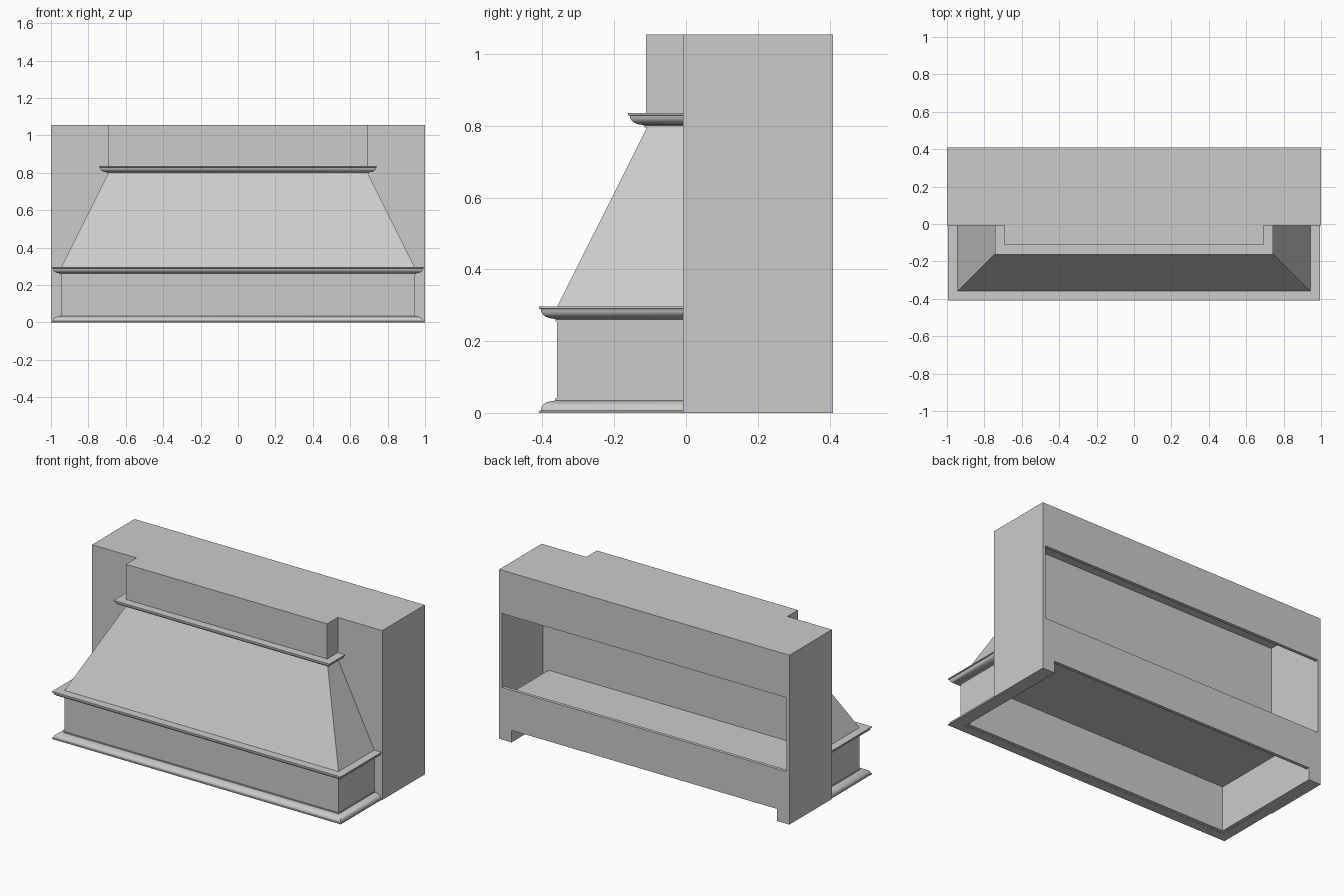
import bpy, bmesh, math

if "Cube" in bpy.data.objects:
    bpy.data.objects.remove(bpy.data.objects["Cube"])

grey = bpy.data.materials.new("painted_grey")
grey.diffuse_color = (0.6, 0.6, 0.6, 1)
grey.use_nodes = True
grey.node_tree.nodes["Principled BSDF"].inputs["Base Color"].default_value = grey.diffuse_color

WALL_Y = -0.008          # front face of the cabinet box
HX, DEPTH = 0.945, 0.36  # half width and reach of the hood body
TOP_HX, TOP_D = 0.693, 0.112


def finish(name, bm):
    bmesh.ops.recalc_face_normals(bm, faces=bm.faces)
    me = bpy.data.meshes.new(name)
    bm.to_mesh(me)
    bm.free()
    me.materials.append(grey)
    ob = bpy.data.objects.new(name, me)
    bpy.context.collection.objects.link(ob)
    return ob


def box(name, x0, x1, y0, y1, z0, z1):
    bm = bmesh.new()
    bmesh.ops.create_cube(bm, size=1)
    for v in bm.verts:
        v.co.x = x1 if v.co.x > 0 else x0
        v.co.y = y1 if v.co.y > 0 else y0
        v.co.z = z1 if v.co.z > 0 else z0
    return finish(name, bm)


def sweep(name, hx, depth, profile, smooth=False):
    """Carry a closed (offset, z) profile round three sides, mitred at the corners."""
    bm = bmesh.new()
    rows = []
    for o, z in profile:
        path = [(-hx - o, WALL_Y), (-hx - o, -depth - o),
                (hx + o, -depth - o), (hx + o, WALL_Y)]
        rows.append([bm.verts.new((x, y, z)) for x, y in path])
    n = len(rows)
    for i in range(n):
        a, b = rows[i], rows[(i + 1) % n]
        for k in range(3):
            bm.faces.new((a[k], a[k + 1], b[k + 1], b[k]))
    for end in (0, 3):
        bm.faces.new([r[end] for r in rows])
    ob = finish(name, bm)
    if smooth:
        bpy.ops.object.select_all(action='DESELECT')
        ob.select_set(True)
        bpy.context.view_layer.objects.active = ob
        bpy.ops.object.shade_smooth_by_angle(angle=math.radians(30))
    return ob


def moulding(z, flip=False):
    """Cove moulding profile, 0.05 deep and 0.04 tall, wide edge at the top."""
    pts = [(-0.01, 0), (0.004, 0), (0.004, 0.006), (0.011, 0.008)]
    for i in range(1, 6):  # quarter cove
        t = math.radians(90 * i / 5)
        pts.append((0.011 + 0.034 * math.sin(t), 0.008 + 0.026 * (1 - math.cos(t))))
    pts += [(0.05, 0.036), (0.05, 0.041), (-0.01, 0.041)]
    return [(o, z + (0.041 - h if flip else h)) for o, h in pts]


# cabinet box, hollowed with a back opening, open underside and a toe notch
cabinet = box("cabinet_box", -1, 1, WALL_Y, 0.41, 0, 1.055)
cutters = [
    box("cavity_cutter", -0.98, 0.98, 0.01, 0.39, 0.02, 1.035),
    box("back_opening_cutter", -0.98, 0.98, 0.3, 0.5, 0.325, 0.785),
    box("underside_cutter", -0.915, 0.915, -0.1, 0.39, -0.1, 0.29),
    box("notch_cutter", -0.915, 0.915, 0.3, 0.5, -0.1, 0.075),
]
bpy.context.view_layer.objects.active = cabinet
for c in cutters:
    c.hide_render = True
    m = cabinet.modifiers.new(c.name, 'BOOLEAN')
    m.operation = 'DIFFERENCE'
    m.solver = 'EXACT'
    m.object = c
    bpy.ops.object.modifier_apply(modifier=m.name)
for c in cutters:
    bpy.data.objects.remove(c)

# inner liner walls and the shelf above the open underside
for side, s in (("left", -1), ("right", 1)):
    a, b = sorted((s * 0.915, s * 0.94))
    box(side + "_liner", a, b, WALL_Y, 0.39, 0.02, 0.29)
box("inner_shelf", -0.94, 0.94, -0.35, 0.39, 0.28, 0.29)

# lower band of the hood
sweep("lower_band", HX, DEPTH,
      [(0, 0.001), (0, 0.292), (-0.03, 0.292), (-0.03, 0.001)])

# sloping canopy
run = TOP_HX - HX
sweep("canopy", HX, DEPTH,
      [(0, 0.294), (run, 0.797), (run - 0.02, 0.797), (-0.03, 0.294)])

# upper box
box("upper_box", -TOP_HX, TOP_HX, -TOP_D, WALL_Y, 0.797, 1.055)

# mouldings; the base one is turned upside down
sweep("base_moulding", HX, DEPTH, moulding(0.0, True), True)
sweep("middle_moulding", HX, DEPTH, moulding(0.255), True)
sweep("top_moulding", TOP_HX, TOP_D, moulding(0.795), True)
